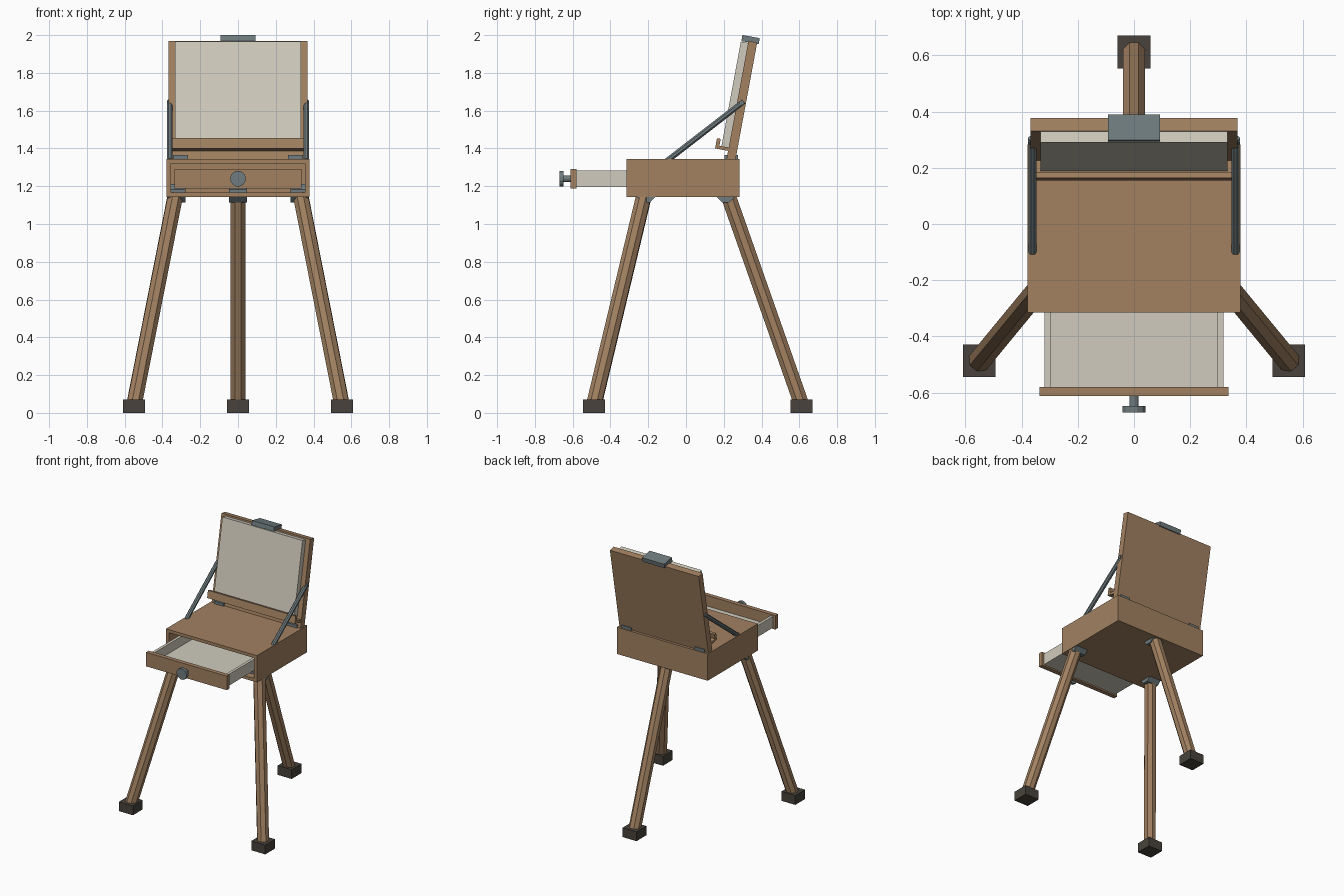
import bpy, bmesh, math
from mathutils import Matrix, Vector

if "Cube" in bpy.data.objects:
    bpy.data.objects.remove(bpy.data.objects["Cube"])


def material(name, color):
    m = bpy.data.materials.new(name)
    m.diffuse_color = (*color, 1)
    m.use_nodes = True
    m.node_tree.nodes["Principled BSDF"].inputs["Base Color"].default_value = m.diffuse_color
    return m


WOOD = material("wood", (0.36, 0.22, 0.12))
CANVAS = material("canvas", (0.63, 0.60, 0.51))
METAL = material("metal", (0.16, 0.20, 0.21))
RUBBER = material("rubber", (0.065, 0.055, 0.045))


def finish(bm, name, mat, matrix=None):
    bmesh.ops.recalc_face_normals(bm, faces=bm.faces)
    mesh = bpy.data.meshes.new(name)
    bm.to_mesh(mesh)
    bm.free()
    mesh.materials.append(mat)
    ob = bpy.data.objects.new(name, mesh)
    if matrix:
        ob.matrix_world = matrix
    bpy.context.collection.objects.link(ob)
    return ob


def add_box(bm, lo, hi):
    lo, hi = Vector(lo), Vector(hi)
    m = Matrix.Translation((lo + hi) / 2) @ Matrix.Diagonal((*(hi - lo), 1))
    bmesh.ops.create_cube(bm, size=1, matrix=m)


def box(name, lo, hi, mat, matrix=None):
    bm = bmesh.new()
    add_box(bm, lo, hi)
    return finish(bm, name, mat, matrix)


def rod(name, a, b, r, mat, sides=8):
    a, b = Vector(a), Vector(b)
    d = b - a
    bm = bmesh.new()
    bmesh.ops.create_cone(bm, cap_ends=True, segments=sides, radius1=r, radius2=r, depth=d.length)
    bmesh.ops.rotate(bm, verts=bm.verts, matrix=Matrix.Rotation(math.pi / sides, 3, 'Z'))
    m = Matrix.Translation((a + b) / 2) @ d.to_track_quat('Z', 'Y').to_matrix().to_4x4()
    return finish(bm, name, mat, m)


# Paint box, hollowed from the front for the drawer
bm = bmesh.new()
add_box(bm, (-0.378, -0.315, 1.143), (0.378, 0.282, 1.344))
front = min(bm.faces, key=lambda f: f.calc_center_median().y)
bmesh.ops.inset_region(bm, faces=[front], thickness=0.033)
inner = bmesh.ops.extrude_discrete_faces(bm, faces=[front])["faces"][0]
bmesh.ops.translate(bm, verts=inner.verts, vec=(0, 0.565, 0))
finish(bm, "paint_box", WOOD)

# Open drawer: tray, front board and knob
bm = bmesh.new()
y0, y1, z0, z1 = -0.58, -0.06, 1.197, 1.282
add_box(bm, (-0.318, y0, z0), (0.318, y1, z0 + 0.015))
for s in (-1, 1):
    xs = sorted((s * 0.297, s * 0.318))
    add_box(bm, (xs[0], y0, z0), (xs[1], y1, z1))
add_box(bm, (-0.297, y1 - 0.02, z0), (0.297, y1, z1))
finish(bm, "drawer_tray", CANVAS)
box("drawer_front", (-0.336, -0.612, 1.187), (0.336, -0.58, 1.292), WOOD)
rod("knob_stem", (0, -0.655, 1.24), (0, -0.61, 1.24), 0.017, METAL, 12)
rod("knob_disc", (0, -0.67, 1.24), (0, -0.648, 1.24), 0.042, METAL, 12)

# Three legs with pivot brackets and feet
for name, top, foot in (("front_left", (-0.33, -0.22), (-0.55, -0.487)),
                        ("front_right", (0.33, -0.22), (0.55, -0.487)),
                        ("back", (0, 0.22), (0, 0.612))):
    rod(name + "_leg", (*foot, 0.045), (*top, 1.16), 0.043, WOOD)
    x, y = top
    x *= 0.985
    rod(name + "_bracket", (x - 0.048, y * 0.96, 1.163), (x + 0.048, y * 0.96, 1.163), 0.052, METAL)
    x, y = foot
    box(name + "_foot", (x - 0.058, y - 0.058, 0), (x + 0.058, y + 0.058, 0.07), RUBBER)

# Tilted lid assembly: local z runs up the lid, local -y points forward
TILT = Matrix.Translation((0, 0.215, 1.345)) @ Matrix.Rotation(math.radians(-10.5), 4, 'X')
box("lid", (-0.369, 0, 0), (0.369, 0.047, 0.635), WOOD, TILT)
box("canvas_panel", (-0.333, -0.039, 0.06), (0.333, 0.001, 0.624), CANVAS, TILT)
box("top_clip", (-0.092, -0.037, 0.627), (0.092, 0.056, 0.66), METAL, TILT)
bm = bmesh.new()
profile = [(0, 0.043), (-0.07, 0.043), (-0.07, 0.098), (-0.05, 0.098), (-0.05, 0.061), (0, 0.061)]
face = bm.faces.new([bm.verts.new((-0.365, y, z)) for y, z in profile])
ext = bmesh.ops.extrude_face_region(bm, geom=[face])["geom"]
bmesh.ops.translate(bm, verts=[v for v in ext if isinstance(v, bmesh.types.BMVert)], vec=(0.73, 0, 0))
finish(bm, "canvas_ledge", WOOD, TILT)

# Side struts, pivot pins and lid hinges
for s, side in ((-1, "left"), (1, "right")):
    rod(side + "_strut", (s * 0.361, -0.1, 1.335), (s * 0.361, 0.305, 1.648), 0.016, METAL)
    rod(side + "_strut_pin", (s * 0.345, 0.295, 1.641), (s * 0.377, 0.295, 1.641), 0.013, METAL)
    box(side + "_hinge", (s * 0.305 - 0.04, 0.205, 1.338), (s * 0.305 + 0.04, 0.275, 1.364), METAL)
